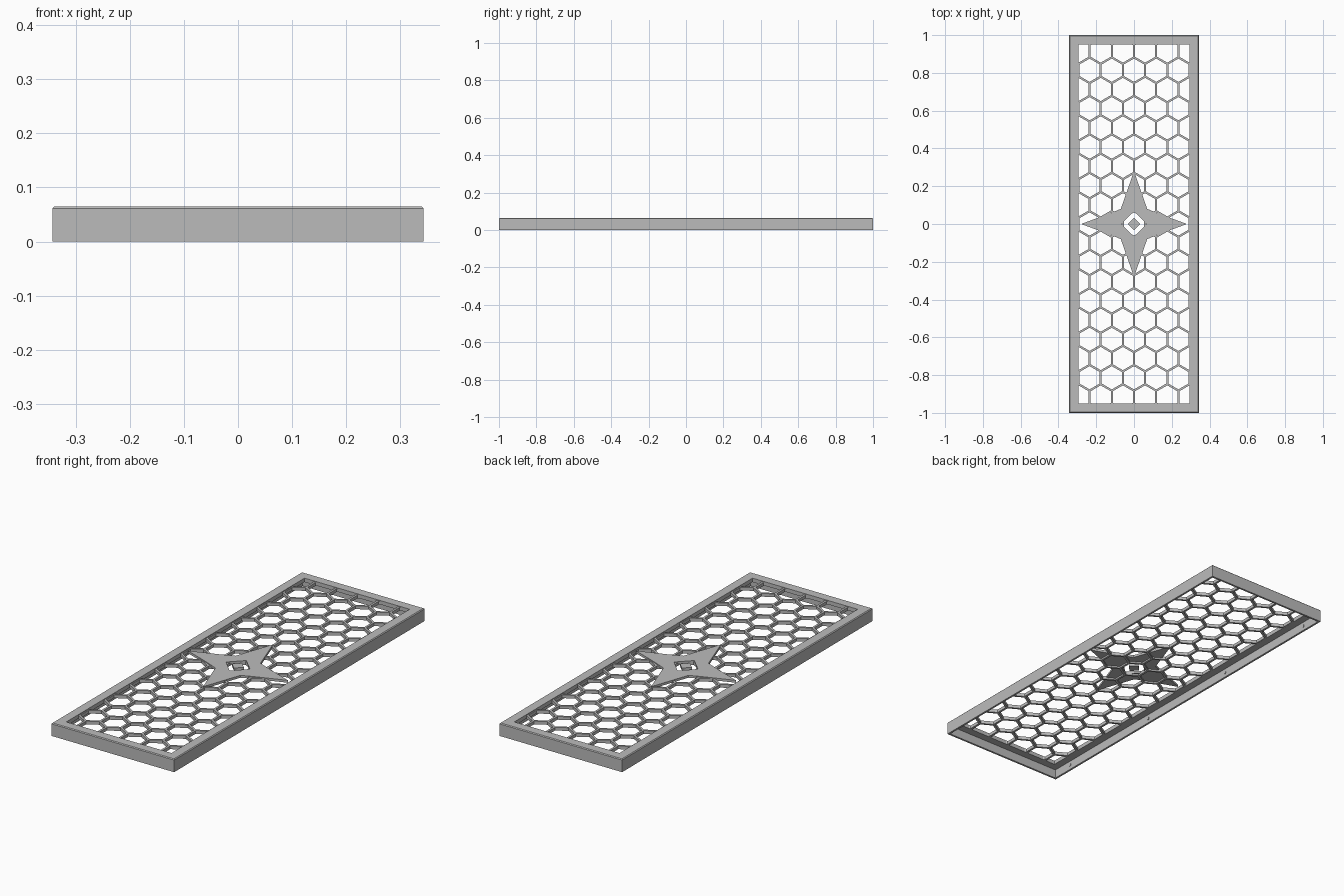
import bpy, bmesh, math
from mathutils import Matrix, Vector

HALF_X, HALF_Y, HEIGHT = 0.343, 1.0, 0.065
LIP, WALL, LIP_Z = 0.049, 0.01, 0.045
PITCH, RIB = 0.1175, 0.011

cube = bpy.data.objects.get("Cube")
if cube:
    bpy.data.objects.remove(cube)

grey = bpy.data.materials.new("plain_grey")
grey.use_nodes = True
grey.diffuse_color = (0.5, 0.5, 0.5, 1)
grey.node_tree.nodes["Principled BSDF"].inputs["Base Color"].default_value = (0.5, 0.5, 0.5, 1)


def finish(bm, name, thickness=0):
    """Turn a bmesh into an object; flat sheets get a downward thickness."""
    if not thickness:
        bmesh.ops.recalc_face_normals(bm, faces=bm.faces)
    else:
        for f in bm.faces:
            f.normal_update()
            if f.normal.z < 0:
                f.normal_flip()
    mesh = bpy.data.meshes.new(name)
    bm.to_mesh(mesh)
    bm.free()
    mesh.materials.append(grey)
    obj = bpy.data.objects.new(name, mesh)
    bpy.context.collection.objects.link(obj)
    if thickness:
        mod = obj.modifiers.new("thickness", "SOLIDIFY")
        mod.thickness = thickness
        mod.offset = -1
    return obj


# Frame: an angle section (inset, height) swept round the rectangle
section = [(0, 0), (0, HEIGHT - 0.004), (0.004, HEIGHT), (LIP, HEIGHT),
           (LIP, LIP_Z), (WALL, LIP_Z), (WALL, 0)]
bm = bmesh.new()
loops = [[bm.verts.new((sx * (HALF_X - d), sy * (HALF_Y - d), z))
          for sx, sy in ((-1, -1), (1, -1), (1, 1), (-1, 1))] for d, z in section]
for i, a in enumerate(loops):
    b = loops[(i + 1) % len(loops)]
    for k in range(4):
        n = (k + 1) % 4
        bm.faces.new((a[k], a[n], b[n], b[k]))
finish(bm, "frame")

# Honeycomb lattice: hexagonal rings trimmed to the opening
bm = bmesh.new()
radius = PITCH / math.sqrt(3)
inner = (PITCH - RIB) / math.sqrt(3)
for row in range(-9, 10):
    shift = 0.5 * (row % 2)
    for col in range(-3, 3 if row % 2 else 4):
        cx, cy = (col + shift) * PITCH, row * PITCH * math.sqrt(3) / 2
        if abs(cx) > HALF_X - LIP + 0.01:
            continue
        rings = [[bm.verts.new((cx + r * math.sin(k * math.pi / 3),
                                cy + r * math.cos(k * math.pi / 3), 0.061))
                  for k in range(6)] for r in (radius, inner)]
        for k in range(6):
            n = (k + 1) % 6
            bm.faces.new((rings[0][k], rings[0][n], rings[1][n], rings[1][k]))
bmesh.ops.remove_doubles(bm, verts=bm.verts, dist=0.0005)
for axis, limit in (((1, 0, 0), HALF_X - LIP + 0.001), ((0, 1, 0), HALF_Y - LIP + 0.001)):
    for s in (-1, 1):
        normal = Vector(axis) * s
        bmesh.ops.bisect_plane(bm, geom=bm.verts[:] + bm.edges[:] + bm.faces[:],
                               plane_co=normal * limit, plane_no=normal, clear_outer=True)
finish(bm, "honeycomb_lattice", 0.016)

# Four-pointed star with a diamond opening, one mirrored quarter at a time
bm = bmesh.new()
quarter = [(0.28, 0), (0.13, 0.055), (0.07, 0.08), (0, 0.28), (0, 0.067), (0.067, 0)]
for sx in (-1, 1):
    for sy in (-1, 1):
        bm.faces.new([bm.verts.new((sx * x, sy * y, HEIGHT)) for x, y in quarter])
bmesh.ops.remove_doubles(bm, verts=bm.verts, dist=0.0005)
finish(bm, "star_plate", 0.012)

# Small diamond in the middle of the star
bm = bmesh.new()
bm.faces.new([bm.verts.new((x, y, HEIGHT))
              for x, y in ((0.033, 0), (0, 0.033), (-0.033, 0), (0, -0.033))])
finish(bm, "centre_diamond", 0.012)

# Small pegs on the inside of the long walls
bm = bmesh.new()
for s in (-1, 1):
    for y in (-0.88, -0.29, 0.29, 0.88):
        place = (Matrix.Translation((s * (HALF_X - WALL), y, 0.024))
                 @ Matrix.Rotation(math.pi / 2, 4, "Y"))
        bmesh.ops.create_cone(bm, cap_ends=True, segments=12, radius1=0.008,
                              radius2=0.008, depth=0.006, matrix=place)
finish(bm, "wall_pegs")
